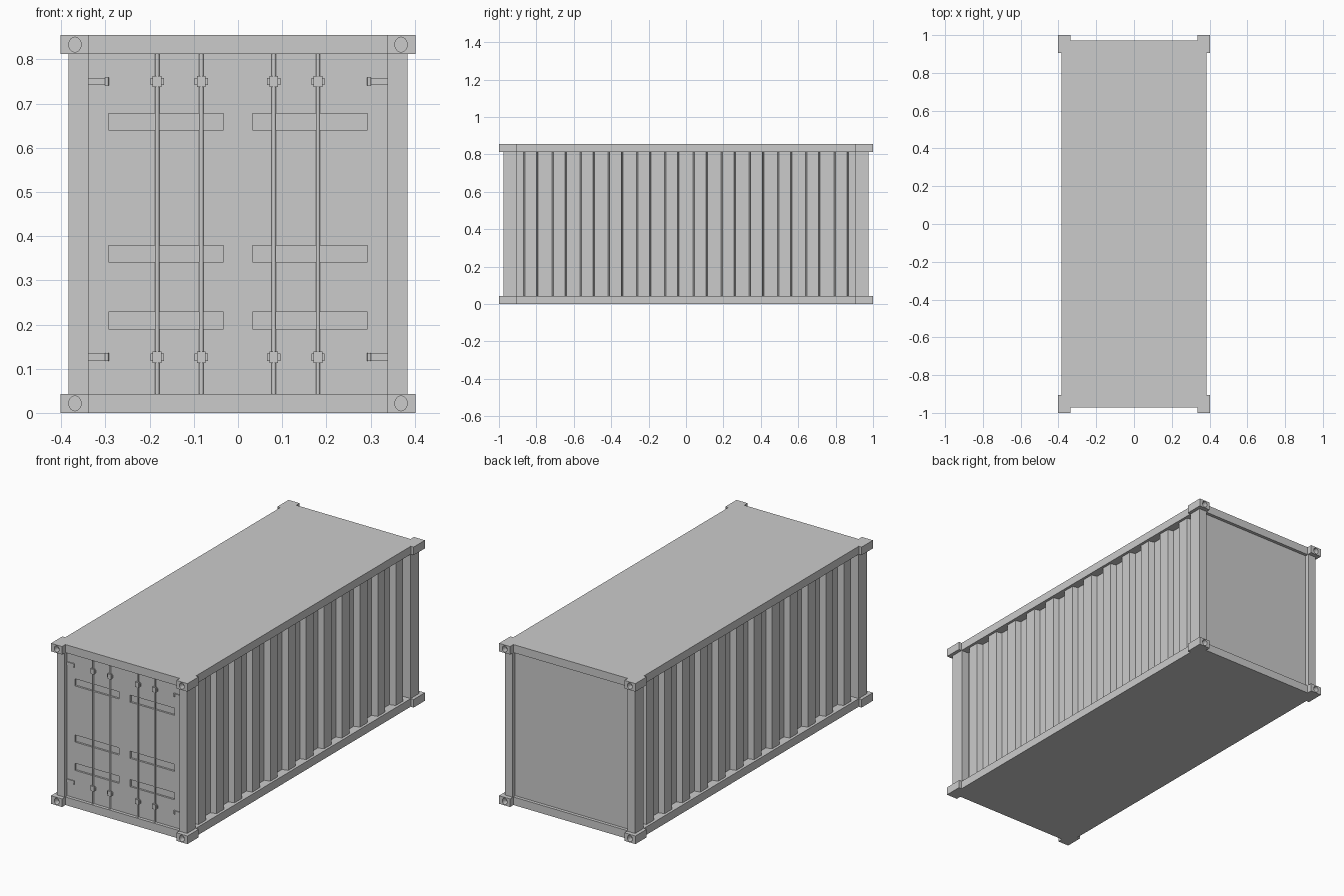
import bpy, bmesh, math

if "Cube" in bpy.data.objects:
    bpy.data.objects.remove(bpy.data.objects["Cube"])

H, RAIL = 0.855, 0.043          # overall height, rail / casting height


def prism(name, outline, z0, z1):
    """Extrude an xy outline from z0 to z1."""
    bm = bmesh.new()
    face = bm.faces.new([bm.verts.new((x, y, z0)) for x, y in outline])
    ext = bmesh.ops.extrude_face_region(bm, geom=[face])
    for v in ext["geom"]:
        if isinstance(v, bmesh.types.BMVert):
            v.co.z = z1
    bmesh.ops.recalc_face_normals(bm, faces=bm.faces[:])
    me = bpy.data.meshes.new(name)
    bm.to_mesh(me)
    bm.free()
    ob = bpy.data.objects.new(name, me)
    bpy.context.collection.objects.link(ob)
    return ob


def box(name, x, y, z):
    return prism(name, [(x[0], y[0]), (x[1], y[0]), (x[1], y[1]), (x[0], y[1])], *z)


def cylinder(name, r, depth, loc, rot=(0, 0, 0), sides=12, scale=(1, 1, 1)):
    bpy.ops.mesh.primitive_cylinder_add(vertices=sides, radius=r, depth=depth,
                                        location=loc, rotation=rot)
    ob = bpy.context.object
    ob.name = name
    ob.scale = scale
    bpy.ops.object.shade_smooth_by_angle()
    return ob


def cut(ob, cutter):
    """Subtract the cutter from the object and remove it."""
    mod = ob.modifiers.new("cut", 'BOOLEAN')
    mod.operation, mod.object, mod.solver = 'DIFFERENCE', cutter, 'EXACT'
    bpy.context.view_layer.objects.active = ob
    bpy.ops.object.modifier_apply(modifier=mod.name)
    bpy.data.objects.remove(cutter)


# Roof and floor decks, each with four protruding corner castings
quarter = [(0.385, 0.905), (0.402, 0.905), (0.402, 1.0), (0.337, 1.0), (0.337, 0.972)]
half = quarter + [(-x, y) for x, y in reversed(quarter)]
outline = half + [(-x, -y) for x, y in half]
for name, z0 in (("floor_deck", 0), ("roof_deck", H - RAIL)):
    deck = prism(name, outline, z0, z0 + RAIL)
    # Oval lifting holes on the end faces
    for sx in (-1, 1):
        for sy in (-1, 1):
            cut(deck, cylinder("hole_cutter", 0.014, 0.06,
                               (sx * 0.369, sy, z0 + RAIL / 2),
                               (math.pi / 2, 0, 0), 24, (1, 1.2, 1)))

WALL = (RAIL, H - RAIL)

# Corner posts
for sx in (-1, 1):
    for sy in (-1, 1):
        box("corner_post", sorted((sx * 0.338, sx * 0.384)),
            sorted((sy * 0.905, sy * 0.977)), WALL)

# Corrugated side walls: narrow outer ribs, wide inner grooves
OUT, IN = 0.371, 0.340
profile = [(IN, -0.91)]
for i in range(12):
    c = (i - 5.5) * 0.1508
    profile += [(IN, c - 0.039), (OUT, c - 0.031), (OUT, c + 0.031), (IN, c + 0.039)]
profile.append((IN, 0.91))
for sx in (-1, 1):
    prism("corrugated_side", [(sx * x, y) for x, y in profile]
          + [(sx * 0.325, 0.91), (sx * 0.325, -0.91)], *WALL)

# Back panel
box("back_panel", (-0.339, 0.339), (0.93, 0.955), WALL)

# Door panel with horizontal pressed grooves
door = box("door_panel", (-0.339, 0.339), (-0.955, -0.92), WALL)
for x in ((-0.293, -0.033), (0.033, 0.293)):
    for z in (0.209, 0.360, 0.659):
        cut(door, box("groove_cutter", x, (-1.0, -0.945), (z - 0.019, z + 0.019)))

# Lock rods with brackets
for x in (-0.183, -0.083, 0.081, 0.181):
    cylinder("lock_rod", 0.005, H - 2 * RAIL, (x, -0.959, H / 2))
    for z in (0.126, 0.750):
        box("rod_bracket_plate", (x - 0.015, x + 0.015), (-0.961, -0.953),
            (z - 0.008, z + 0.008))
        box("rod_bracket", (x - 0.010, x + 0.010), (-0.967, -0.953),
            (z - 0.013, z + 0.013))

# Door hinges
for sx in (-1, 1):
    for z in (0.126, 0.750):
        box("hinge_leaf", sorted((sx * 0.300, sx * 0.338)), (-0.960, -0.953),
            (z - 0.008, z + 0.008))
        cylinder("hinge_pin", 0.0045, 0.018, (sx * 0.297, -0.959, z))
